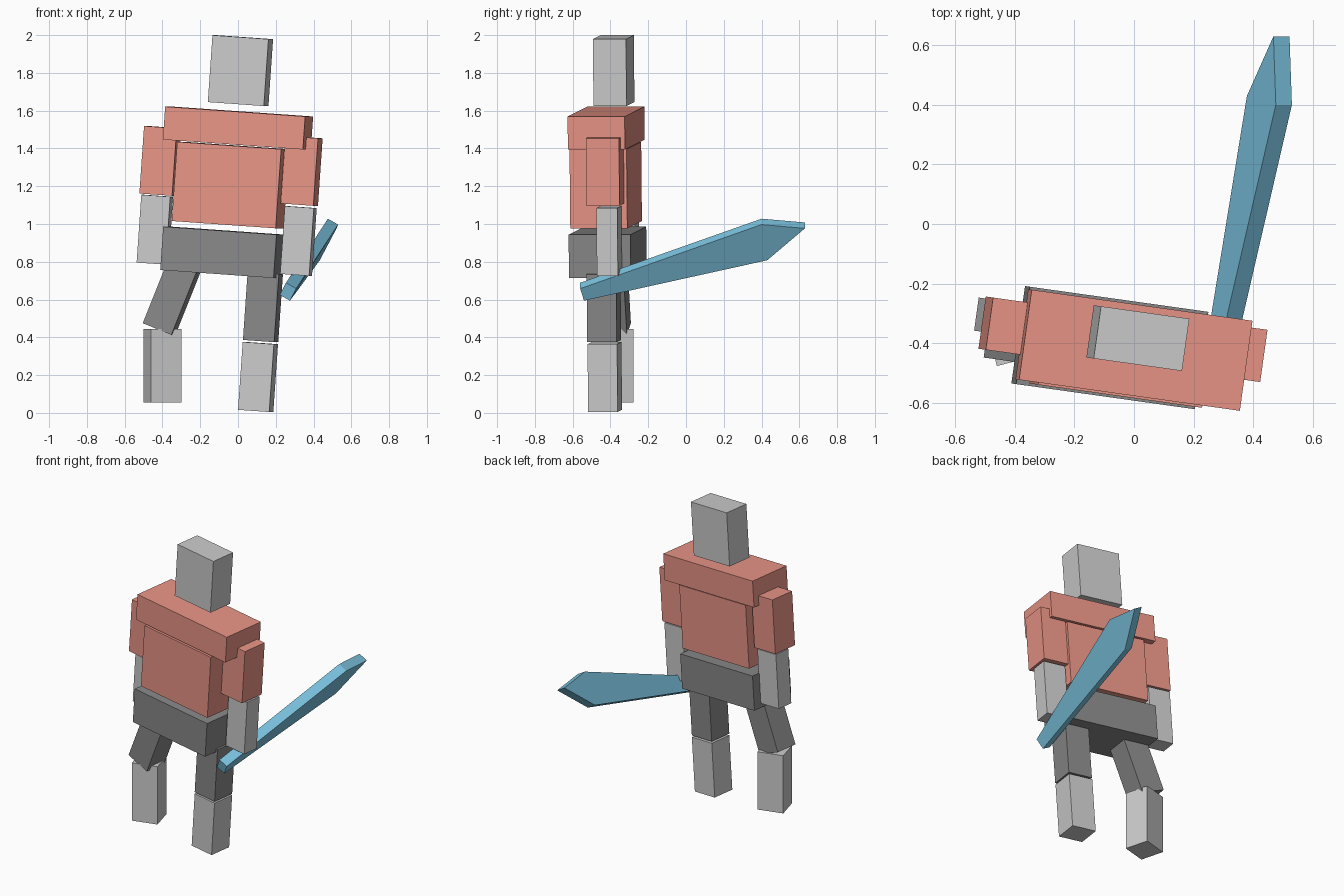
import bpy, bmesh
from math import radians
from mathutils import Matrix, Vector

if "Cube" in bpy.data.objects:
    bpy.data.objects.remove(bpy.data.objects["Cube"])


def material(name, rgb):
    m = bpy.data.materials.new(name)
    m.diffuse_color = (*rgb, 1)
    m.use_nodes = True
    m.node_tree.nodes["Principled BSDF"].inputs["Base Color"].default_value = m.diffuse_color
    return m


RED = material("red_cloth", (0.82, 0.30, 0.24))
DARK = material("dark_cloth", (0.25, 0.25, 0.25))
BLUE = material("blue_blade", (0.20, 0.55, 0.75))


def finish(name, bm, mat):
    bmesh.ops.recalc_face_normals(bm, faces=bm.faces)
    mesh = bpy.data.meshes.new(name)
    bm.to_mesh(mesh)
    bm.free()
    obj = bpy.data.objects.new(name, mesh)
    bpy.context.collection.objects.link(obj)
    if mat:
        mesh.materials.append(mat)
    return obj


def block(name, centre, size, mat=None, yaw=-8, lean=4):
    """Box turned about z by yaw after leaning sideways; body pose by default."""
    bm = bmesh.new()
    bmesh.ops.create_cube(bm, size=1)
    bmesh.ops.scale(bm, vec=size, verts=bm.verts)
    obj = finish(name, bm, mat)
    obj.matrix_world = (Matrix.Translation(centre)
                        @ Matrix.Rotation(radians(yaw), 4, 'Z')
                        @ Matrix.Rotation(radians(lean), 4, 'Y'))
    return obj


# Head and torso
block("head", (0.013, -0.383, 1.812), (0.30, 0.177, 0.355))
block("shoulders", (0.0, -0.423, 1.508), (0.75, 0.305, 0.175), RED)
block("chest", (-0.04, -0.425, 1.206), (0.557, 0.305, 0.42), RED)
block("hips", (-0.081, -0.415, 0.85), (0.607, 0.33, 0.23), DARK)

# Arms: sleeve and bare forearm on each side
for side, sleeve, forearm in (
        ("left", (0.337, -0.429, 1.281), (0.32, -0.407, 0.91)),
        ("right", (-0.411, -0.345, 1.334), (-0.44, -0.315, 0.97))):
    block(side + "_upper_arm", sleeve, (0.175, 0.177, 0.358), RED)
    block(side + "_forearm", forearm, (0.155, 0.112, 0.36))

# Standing leg follows the body, the other one steps outward
block("left_thigh", (0.132, -0.435, 0.56), (0.167, 0.158, 0.36), DARK)
block("left_shin", (0.106, -0.43, 0.19), (0.167, 0.158, 0.36))
block("right_thigh", (-0.351, -0.39, 0.611), (0.165, 0.158, 0.36), DARK, lean=22)
block("right_shin", (-0.40, -0.378, 0.25), (0.167, 0.16, 0.39), yaw=15, lean=0)

# Sword: flared blade outline extruded to a flat slab
outline = [(0.308, -0.56, 0.658), (0.275, -0.54, 0.594), (0.433, 0.43, 0.808),
           (0.522, 0.63, 0.977), (0.53, 0.40, 0.997)]
bm = bmesh.new()
face = bm.faces.new([bm.verts.new(p) for p in outline])
slab = bmesh.ops.extrude_face_region(bm, geom=[face], use_keep_orig=True)
bmesh.ops.translate(bm, vec=Vector((-0.054, 0, 0.031)),
                    verts=[v for v in slab["geom"] if isinstance(v, bmesh.types.BMVert)])
finish("sword", bm, BLUE)
